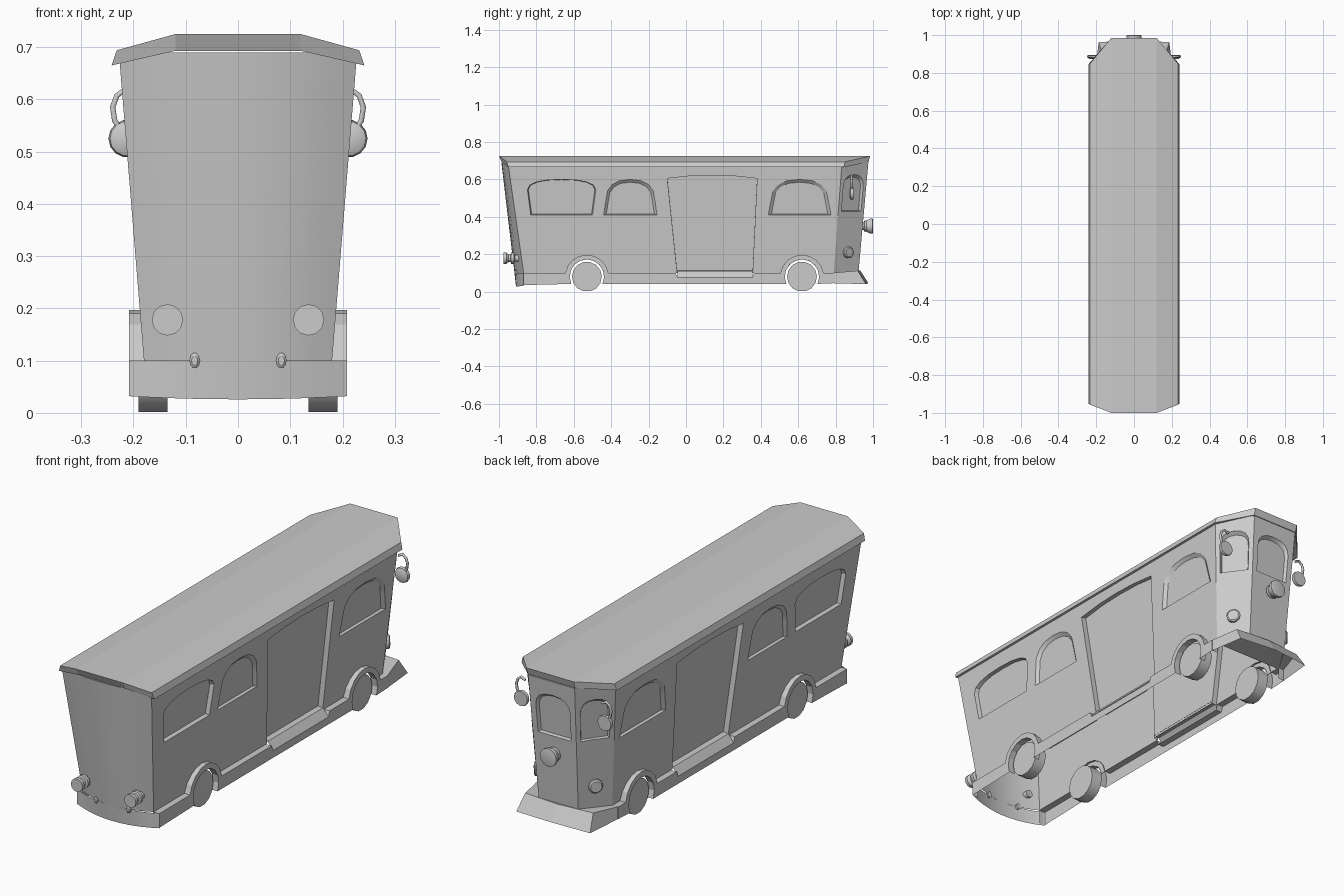
import bpy, bmesh, math
from mathutils import Vector, Matrix

if "Cube" in bpy.data.objects:
    bpy.data.objects.remove(bpy.data.objects["Cube"])


def make(name, verts, faces, smooth=None):
    me = bpy.data.meshes.new(name)
    me.from_pydata([tuple(v) for v in verts], [], faces)
    bm = bmesh.new()
    bm.from_mesh(me)
    bmesh.ops.recalc_face_normals(bm, faces=bm.faces)
    bm.to_mesh(me)
    bm.free()
    ob = bpy.data.objects.new(name, me)
    bpy.context.collection.objects.link(ob)
    if smooth:
        shade(ob, smooth)
    return ob


def shade(ob, angle=35):
    bpy.ops.object.select_all(action='DESELECT')
    ob.select_set(True)
    bpy.context.view_layer.objects.active = ob
    bpy.ops.object.shade_smooth_by_angle(angle=math.radians(angle))


def bridge(n, closed=True):
    """Quads between ring 0..n-1 and ring n..2n-1."""
    return [(i, (i + 1) % n, n + (i + 1) % n, n + i) for i in range(n if closed else n - 1)]


def flip(pts):
    return [Vector((-p[0], *p[1:])) for p in pts]


def lathe(name, profile, loc, axis, n=12):
    """Solid of revolution; profile holds (distance along axis, radius)."""
    q = Vector(axis).to_track_quat('Z', 'Y')
    verts = [Vector(loc) + q @ Vector((r * math.cos(2 * math.pi * i / n), r * math.sin(2 * math.pi * i / n), d))
             for d, r in profile for i in range(n)]
    faces = [tuple(v + k * n for v in f) for k in range(len(profile) - 1) for f in bridge(n)]
    faces += [tuple(range(n)), tuple(range(len(verts) - n, len(verts)))]
    return make(name, verts, faces, 35)


# Body outline as a function of height
def lerp(a, b, z):
    k = (z - 0.1) / 0.59
    return Vector([p + (q - p) * k for p, q in zip(a, b)] + [z])


def side_x(z):
    return 0.18 + (z - 0.1) * 0.0814


def cab_side(z):
    return lerp((0.18, 0.79), (0.228, 0.834), z)


def cab_front(z):
    return lerp((0.10, 0.922), (0.118, 0.975), z)


def body_ring(z):
    half = [cab_front(z), cab_side(z)]
    c, m = lerp((-0.868, -0.917), (-0.952, -0.987), z)[:2]
    end = [Vector((side_x(z) * t / 5, c + (m - c) * (1 - t * t / 25), z)) for t in range(5, -6, -1)]
    return half + end + flip(half)[::-1]


# Wall mappings (u along wall, z up) used to place recesses
def side_map(u, z):
    return Vector((side_x(z), u, z))


def chamfer_map(u, z):
    return cab_side(z).lerp(cab_front(z), u)


def nose_map(u, z):
    b = cab_front(z)
    return b.lerp(Vector((-b.x, b.y, z)), u)


def arch(u0, u1, z0, z1, spring, flare=0.0, n=8):
    c, w = (u0 + u1) / 2, (u1 - u0) / 2 + flare
    pts = [(u0, z0), (u1, z0)]
    for i in range(n + 1):
        a = math.pi * i / n
        ca, sa = math.cos(a), math.sin(a)
        pts.append((c + w * math.copysign(abs(ca) ** 0.85, ca), spring + (z1 - spring) * max(sa, 0) ** 0.85))
    return pts


cut_v, cut_f = [], []


def add_cut(inner, outer):
    b, n = len(cut_v), len(inner)
    cut_v.extend(inner + outer)
    cut_f.extend(tuple(b + i for i in f) for f in bridge(n))
    cut_f.extend([tuple(range(b, b + n)), tuple(range(b + n, b + 2 * n))])


def recess(pts, fmap, normal, depth, taper, mirror=True):
    c = sum(p[0] for p in pts) / len(pts)
    zb = min(p[1] for p in pts)
    nv = Vector(normal).normalized()
    outer_pts = [fmap(u, z) for u, z in pts]
    small = [fmap(c + (u - c) * taper, zb + 0.004 + (z - zb) * taper) for u, z in pts]
    inner = [p - nv * depth for p in small]
    # continue the taper outwards past the wall
    outer = [o + (o - i) * 0.6 for o, i in zip(outer_pts, inner)]
    add_cut(inner, outer)
    if mirror:
        add_cut(flip(inner), flip(outer))


WHEELS = (-0.53, 0.62)
SIDE, CH = (1, 0, 0), (0.78, 0.62, 0)
recess(arch(-0.83, -0.50, 0.41, 0.60, 0.545, 0.018), side_map, SIDE, 0.018, 0.97)
recess(arch(-0.44, -0.155, 0.41, 0.60, 0.49, -0.012), side_map, SIDE, 0.012, 0.9)
recess(arch(0.44, 0.775, 0.41, 0.60, 0.49, -0.015), side_map, SIDE, 0.012, 0.9)
recess([(-0.045, 0.08), (0.355, 0.08), (0.38, 0.605), (0.26, 0.618), (0.14, 0.622), (0.02, 0.618), (-0.10, 0.605)],
       side_map, SIDE, 0.025, 1.0)
recess(arch(0.12, 0.88, 0.43, 0.625, 0.56), chamfer_map, CH, 0.015, 0.92)
recess(arch(0.12, 0.88, 0.43, 0.625, 0.56), nose_map, (0, 1, 0), 0.015, 0.92, False)
for wy in WHEELS:
    ring = [(wy + 0.092 * math.cos(2 * math.pi * i / 20), 0.08 + 0.092 * math.sin(2 * math.pi * i / 20)) for i in range(20)]
    add_cut([Vector((-0.4, *p)) for p in ring], [Vector((0.4, *p)) for p in ring])

# Body shell: recesses cut from a solid, underside then opened
low, high = body_ring(0.1), body_ring(0.69)
n = len(low)
body = make("body", low + high, bridge(n) + [tuple(range(n)), tuple(range(n, 2 * n))])
cutter = make("recess_cutter", cut_v, cut_f)
cutter.hide_render = True
mod = body.modifiers.new("recesses", 'BOOLEAN')
mod.object, mod.operation, mod.solver = cutter, 'DIFFERENCE', 'EXACT'
bpy.context.view_layer.objects.active = body
bpy.ops.object.modifier_apply(modifier=mod.name)
bpy.data.objects.remove(cutter)
bm = bmesh.new()
bm.from_mesh(body.data)
gone = []
for f in bm.faces:
    c = f.calc_center_median()
    if c.z < 0.101 and abs(f.normal.z) > 0.9 or (abs(c.x) < 0.1 and abs(c.y) < 0.75 and c.z < 0.25):
        gone.append(f)
bmesh.ops.delete(bm, geom=gone, context='FACES')
bm.to_mesh(body.data)
bm.free()
shade(body, 25)

# Roof with sloping shoulders and a fascia
top = [(0.12, -1, 0.725), (0.232, -0.957, 0.694), (0.232, 0.85, 0.694), (0.12, 0.985, 0.725)]
bot = [(0.12, -0.985, 0.693), (0.242, -0.95, 0.665), (0.242, 0.845, 0.665), (0.12, 0.975, 0.693)]
rings = [Vector(p) for p in top] + flip(top)[::-1] + [Vector(p) for p in bot] + flip(bot)[::-1]
caps = [(0, 1, 2, 3), (0, 3, 4, 7), (4, 5, 6, 7)]
make("roof", rings, bridge(8) + caps + [tuple(i + 8 for i in f) for f in caps])


# Skirts with wheel arches, notched at the door
def arc(cy, r, a0, a1, k):
    return [(cy + r * math.cos(math.radians(a0 + (a1 - a0) * i / k)),
             0.08 + r * math.sin(math.radians(a0 + (a1 - a0) * i / k))) for i in range(k + 1)]


prof = [(-0.868, 0.1)] + arc(WHEELS[0], 0.117, 170, 10, 8)
prof += [(-0.055, 0.1), (-0.045, 0.075), (0.355, 0.075), (0.365, 0.1)]
prof += arc(WHEELS[1], 0.117, 170, 10, 8) + [(0.79, 0.1), (0.79, 0.045)]
prof += arc(WHEELS[1], 0.092, -25, 205, 10) + arc(WHEELS[0], 0.092, -25, 205, 10) + [(-0.868, 0.035)]
n = len(prof)
for s, tag in ((1, "right"), (-1, "left")):
    sk = make(tag + "_skirt", [(s * 0.209, *p) for p in prof] + [(s * 0.178, *p) for p in prof],
              bridge(n) + [tuple(range(n))])
    bm = bmesh.new()
    bm.from_mesh(sk.data)
    drop = [f for f in bm.faces if abs(f.normal.z) > 0.7 and f.calc_center_median().z < 0.055]
    bmesh.ops.delete(bm, geom=drop, context='FACES')
    bm.to_mesh(sk.data)
    bm.free()
    # Sloping door step
    make(tag + "_door_step", [(s * 0.155, -0.047, 0.112), (s * 0.182, -0.047, 0.11), (s * 0.21, -0.045, 0.076),
                              (s * 0.155, 0.357, 0.112), (s * 0.182, 0.357, 0.11), (s * 0.21, 0.355, 0.076)],
         [(0, 1, 4, 3), (1, 2, 5, 4)])
    # Wheels
    for wy, end in zip(WHEELS, ("front", "rear")):
        lathe(f"{tag}_{end}_wheel", [(0, 0.08), (0.055, 0.08)], (s * 0.135, wy, 0.08), (s, 0, 0), 14)
    # Spool lamps and small nubs on the flat end
    lathe(tag + "_end_lamp", [(0, 0.018), (0.03, 0.018), (0.035, 0.03), (0.05, 0.03), (0.053, 0.02), (0.064, 0.02),
                              (0.075, 0.03), (0.09, 0.03)], (s * 0.135, -0.885, 0.178), (0, -1, 0))
    nub = lathe(tag + "_nub", [(0, 0.01), (0.012, 0.01), (0.016, 0.006)], (0, 0, 0), (0, -1, 0), 10)
    nub.matrix_world = Matrix.Translation((s * 0.083, -0.9, 0.1)) @ Matrix.Diagonal((1, 1, 1.5, 1))
    # Round lamps on the cab chamfers
    p = chamfer_map(0.5, 0.21)
    lathe(tag + "_cab_lamp", [(-0.01, 0.031), (0.01, 0.031), (0.015, 0.025)],
          (s * p.x, p.y, p.z), (s * CH[0], CH[1], 0))
    # Mirror and its hooked arm
    lathe(tag + "_mirror", [(-0.012, 0.02), (-0.006, 0.033), (0.004, 0.036), (0.01, 0.034)],
          (s * 0.212, 0.885, 0.525), (0, 1, 0), 14)
    cu = bpy.data.curves.new(tag + "_mirror_arm", 'CURVE')
    cu.dimensions, cu.bevel_depth, cu.bevel_resolution, cu.use_fill_caps = '3D', 0.006, 1, True
    path = [(0.195, 0.61), (0.215, 0.62), (0.232, 0.607), (0.24, 0.585), (0.236, 0.56), (0.225, 0.54)]
    sp = cu.splines.new('POLY')
    sp.points.add(len(path) - 1)
    for q, (x, z) in zip(sp.points, path):
        q.co = (s * x, 0.885, z, 1)
    arm = bpy.data.objects.new(tag + "_mirror_arm", cu)
    bpy.context.collection.objects.link(arm)
    bpy.ops.object.select_all(action='DESELECT')
    arm.select_set(True)
    bpy.context.view_layer.objects.active = arm
    bpy.ops.object.convert(target='MESH')

# Curved lower panel under the flat end
strip = []
for z, mid, drop in ((0.1, -0.917, 0), (0.032, -0.909, 0.006)):
    for i in range(11):
        w = 1 - ((i - 5) / 5) ** 2
        strip.append((0.209 * (i - 5) / 5, -0.866 + (mid + 0.866) * w, z - drop * w))
make("lower_end_panel", strip, bridge(11, False), 35)

# Flared bumper around the cab
up = [(0.209, 0.78, 0.1), (0.172, 0.918, 0.112), (0, 0.932, 0.112)]
dn = [(0.209, 0.78, 0.045), (0.187, 0.962, 0.04), (0, 0.975, 0.045)]
ring = lambda h: [Vector(p) for p in h] + flip(h[:2])[::-1]
make("bumper", ring(up) + ring(dn), bridge(5, False) + [(0, 1, 2, 3, 4)])

# Central headlamp on the cab
lathe("headlamp", [(0, 0.022), (0.022, 0.022), (0.024, 0.032), (0.034, 0.03), (0.055, 0.041), (0.068, 0.041),
                   (0.07, 0.034)], (0, 0.93, 0.35), (0, 1, 0), 14)
